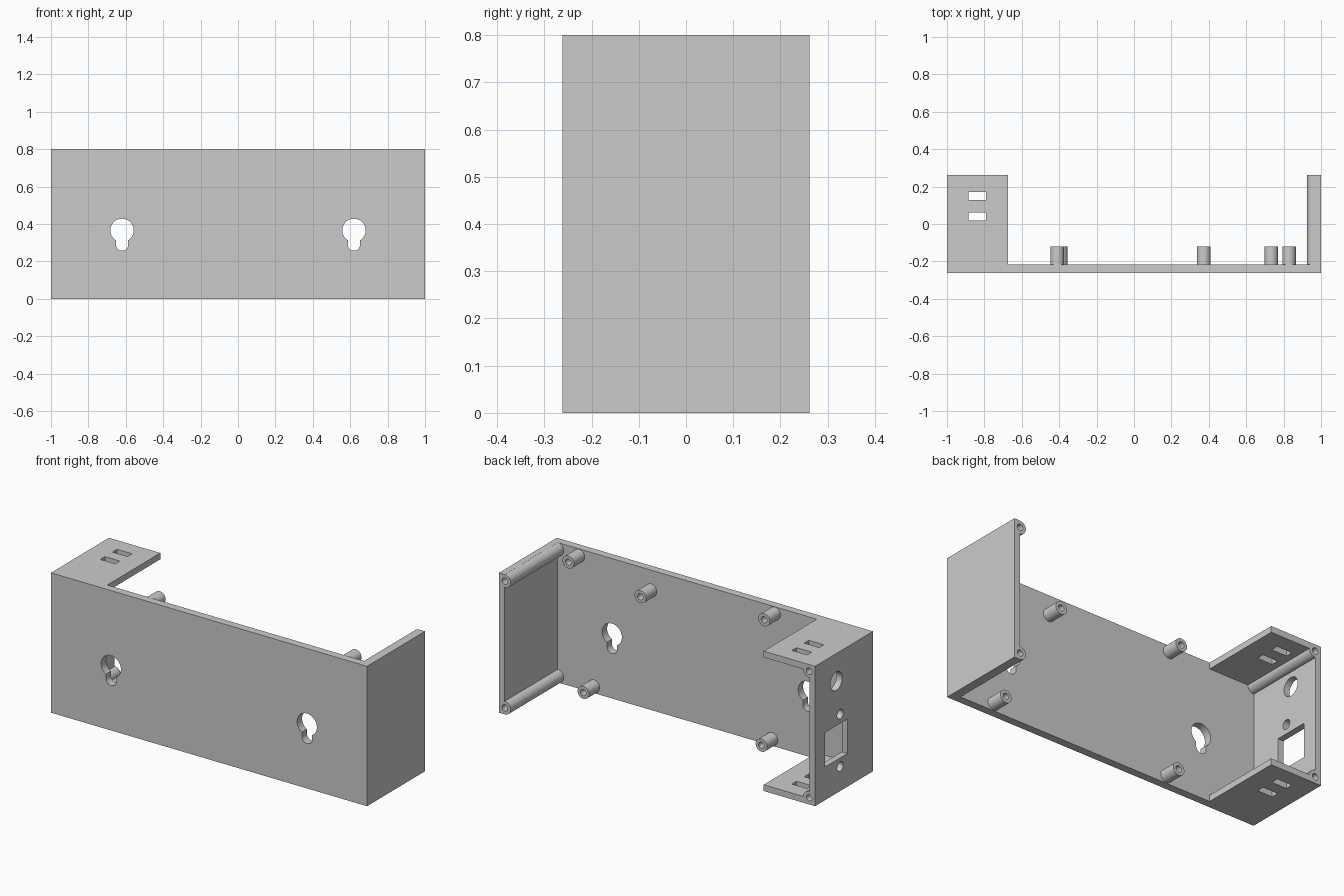
import bpy, bmesh, math
from mathutils import Matrix, Vector

cube = bpy.data.objects.get("Cube")
if cube:
    bpy.data.objects.remove(cube, do_unlink=True)

grey = bpy.data.materials.new("plain grey")
grey.use_nodes = True
grey.diffuse_color = (0.6, 0.6, 0.6, 1)
grey.node_tree.nodes["Principled BSDF"].inputs["Base Color"].default_value = (0.6, 0.6, 0.6, 1)

W, D, H = 1.0, 0.262, 0.8        # half width, half depth, height
WALL, PLATE = 0.036, -0.217      # wall thickness, inner face of the mounting plate
FLANGE = -0.675                  # free edge of the side flanges
POST = 0.0372                    # radius of rails and standoffs
SCREW = 0.018


def make(name, bm):
    mesh = bpy.data.meshes.new(name)
    bmesh.ops.recalc_face_normals(bm, faces=bm.faces)
    bm.to_mesh(mesh)
    bm.free()
    mesh.materials.append(grey)
    obj = bpy.data.objects.new(name, mesh)
    bpy.context.collection.objects.link(obj)
    return obj


def box(name, lo, hi):
    lo, hi = Vector(lo), Vector(hi)
    bm = bmesh.new()
    bmesh.ops.create_cube(bm, size=1, matrix=Matrix.Translation((lo + hi) / 2)
                          @ Matrix.Diagonal((*(hi - lo), 1)))
    return make(name, bm)


def rod(name, start, end, radius):
    start, end = Vector(start), Vector(end)
    axis = end - start
    turn = axis.to_track_quat('Z', 'Y').to_matrix().to_4x4()
    bm = bmesh.new()
    bmesh.ops.create_cone(bm, cap_ends=True, segments=40, radius1=radius, radius2=radius,
                          depth=axis.length, matrix=Matrix.Translation((start + end) / 2) @ turn)
    return make(name, bm)


def combine(target, tool, operation='DIFFERENCE'):
    mod = target.modifiers.new("combine", 'BOOLEAN')
    mod.object, mod.operation, mod.solver = tool, operation, 'EXACT'
    graph = bpy.context.evaluated_depsgraph_get()
    result = bpy.data.meshes.new_from_object(target.evaluated_get(graph))
    target.modifiers.clear()
    target.data = result
    bpy.data.objects.remove(tool, do_unlink=True)


def smooth(obj):
    bpy.ops.object.select_all(action='DESELECT')
    obj.select_set(True)
    bpy.context.view_layer.objects.active = obj
    bpy.ops.object.shade_smooth_by_angle(angle=math.radians(30))


# Shell: hollow box, open at the back and between the flanges and the far wall
shell = box("enclosure_shell", (-W, -D, 0), (W, D, H))
combine(shell, box("cavity", (-W + WALL, PLATE, WALL), (W - WALL, 1, H - WALL)))
combine(shell, box("opening", (FLANGE, PLATE, -1), (W - WALL, 1, 2)))

# Corner rails with blind screw holes
corners = [(sx * (W - 0.0375), z) for sx in (-1, 1) for z in (0.0375, H - 0.0375)]
for x, z in corners:
    combine(shell, rod("rail", (x, PLATE - 0.02, z), (x, D, z), POST), 'UNION')
for x, z in corners:
    combine(shell, rod("rail_hole", (x, 0, z), (x, 1, z), SCREW))

# Keyhole hangers in the plate
for x in (-0.62, 0.62):
    combine(shell, rod("key_circle", (x, -1, 0.366), (x, -0.1, 0.366), 0.0625))
    combine(shell, rod("key_end", (x, -1, 0.29), (x, -0.1, 0.29), 0.033))
    combine(shell, box("key_slot", (x - 0.033, -1, 0.29), (x + 0.033, -0.1, 0.366)))

# Vent slots through both flanges
for y in (0.04, 0.15):
    combine(shell, box("vent", (-0.885, y - 0.021, -1), (-0.79, y + 0.021, 2)))

# Connector openings in the end wall
combine(shell, box("socket", (-2, -0.031, 0.19), (-0.9, 0.173, 0.386)))
for y, z, r in ((0.07, 0.642, 0.053), (0.035, 0.44, 0.027), (0.035, 0.14, 0.027)):
    combine(shell, rod("port", (-2, y, z), (-0.9, y, z), r))
smooth(shell)

# Board standoffs with screw holes
for i, (x, z) in enumerate([(0.829, 0.761), (0.373, 0.685), (-0.41, 0.762),
                            (0.734, 0.04), (-0.393, 0.04)]):
    post = rod(f"standoff_{i + 1}", (x, PLATE - 0.01, z), (x, -0.12, z), POST - 0.001)
    combine(post, rod("standoff_hole", (x, PLATE + 0.005, z), (x, 0, z), SCREW))
    smooth(post)
